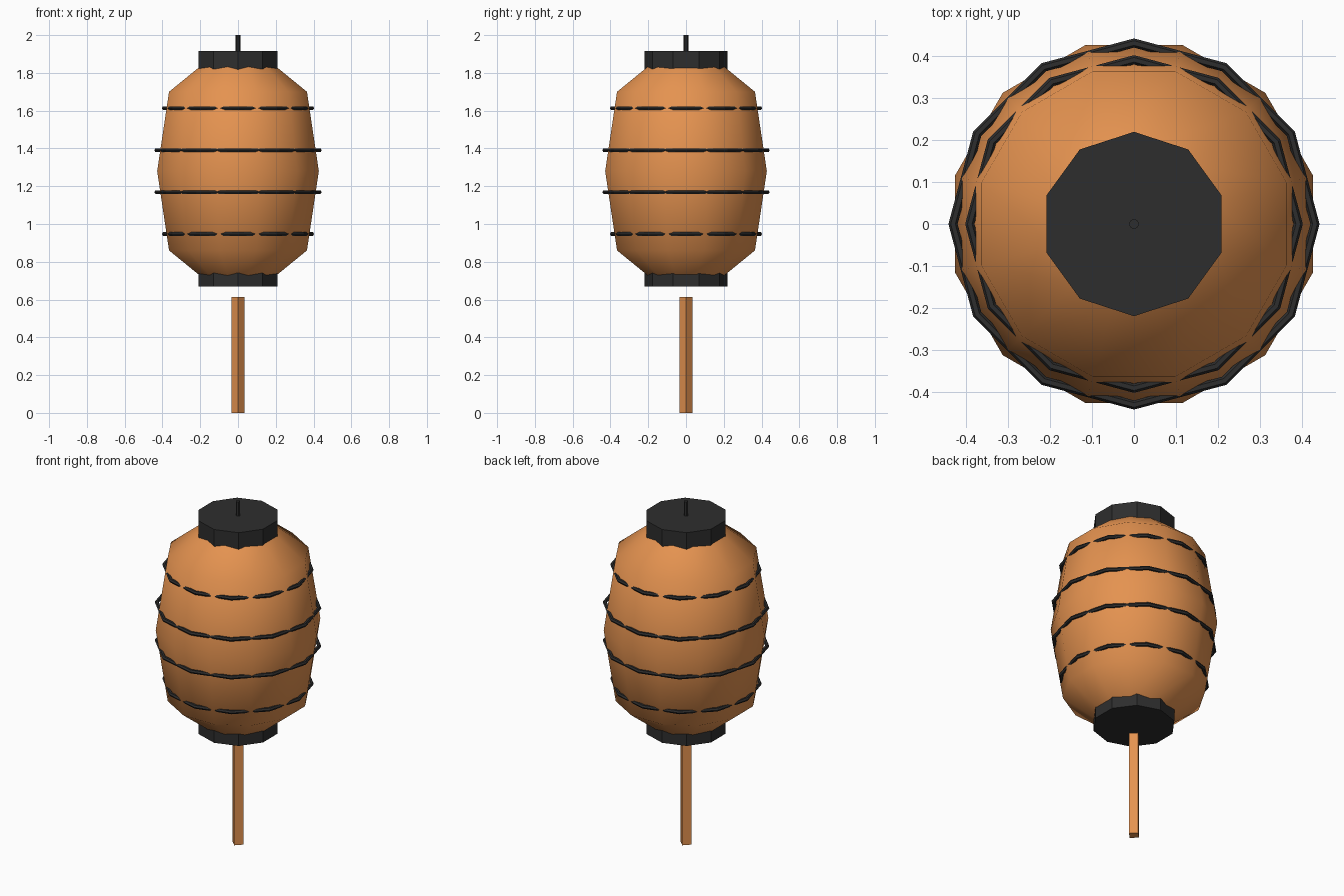
import bpy, bmesh
from math import cos, sin, pi, radians

cube = bpy.data.objects.get("Cube")
if cube:
    bpy.data.objects.remove(cube, do_unlink=True)


def material(name, color):
    m = bpy.data.materials.new(name)
    m.use_nodes = True
    m.diffuse_color = color
    m.node_tree.nodes["Principled BSDF"].inputs["Base Color"].default_value = color
    return m


ORANGE = material("orange paper", (0.78, 0.29, 0.08, 1))
BLACK = material("black lacquer", (0.027, 0.027, 0.027, 1))


def lathe(name, profile, sides, start, mat, loop=False, smooth=False):
    """Spin (radius, z) points about z; a loop profile makes a ring, others get end caps."""
    bm = bmesh.new()
    rings = []
    for r, z in profile:
        angles = [radians(start) + 2 * pi * i / sides for i in range(sides)]
        rings.append([bm.verts.new((r * cos(a), r * sin(a), z)) for a in angles])
    pairs = list(zip(rings, rings[1:]))
    if loop:
        pairs.append((rings[-1], rings[0]))
    for low, high in pairs:
        for i in range(sides):
            j = (i + 1) % sides
            bm.faces.new((low[i], low[j], high[j], high[i]))
    if not loop:
        bm.faces.new(rings[0][::-1])
        bm.faces.new(rings[-1])
    bmesh.ops.recalc_face_normals(bm, faces=bm.faces)
    for f in bm.faces:
        f.smooth = smooth and len(f.verts) == 4
    mesh = bpy.data.meshes.new(name)
    bm.to_mesh(mesh)
    bm.free()
    mesh.materials.append(mat)
    obj = bpy.data.objects.new(name, mesh)
    bpy.context.collection.objects.link(obj)
    return obj


# Paper body: a faceted barrel, smoothly shaded
MID = 1.28
lathe("paper_body", [(0.20, MID - 0.56), (0.378, MID - 0.42), (0.443, MID),
                     (0.378, MID + 0.42), (0.20, MID + 0.56)],
      12, 15, ORANGE, smooth=True)

# Ribs, partly sunk into the paper
TUBE = 0.011
for label, offset, radius in (("outer", 0.333, 0.392), ("inner", 0.111, 0.432)):
    for side, sign in (("upper", 1), ("lower", -1)):
        section = [(radius + TUBE * cos(pi * k / 3), MID + sign * offset + TUBE * sin(pi * k / 3))
                   for k in range(6)]
        lathe(f"{side}_{label}_rib", section, 12, 0, BLACK, loop=True)

# End caps
lathe("top_cap", [(0.22, 1.80), (0.22, 1.917)], 10, 90, BLACK)
lathe("bottom_cap", [(0.22, 0.67), (0.22, 0.76)], 10, 90, BLACK)

# Hanging pin and square handle
lathe("hanging_pin", [(0.012, 1.90), (0.012, 2.0)], 8, 0, BLACK)
lathe("handle", [(0.035, 0.0), (0.035, 0.613)], 4, 0, ORANGE)
